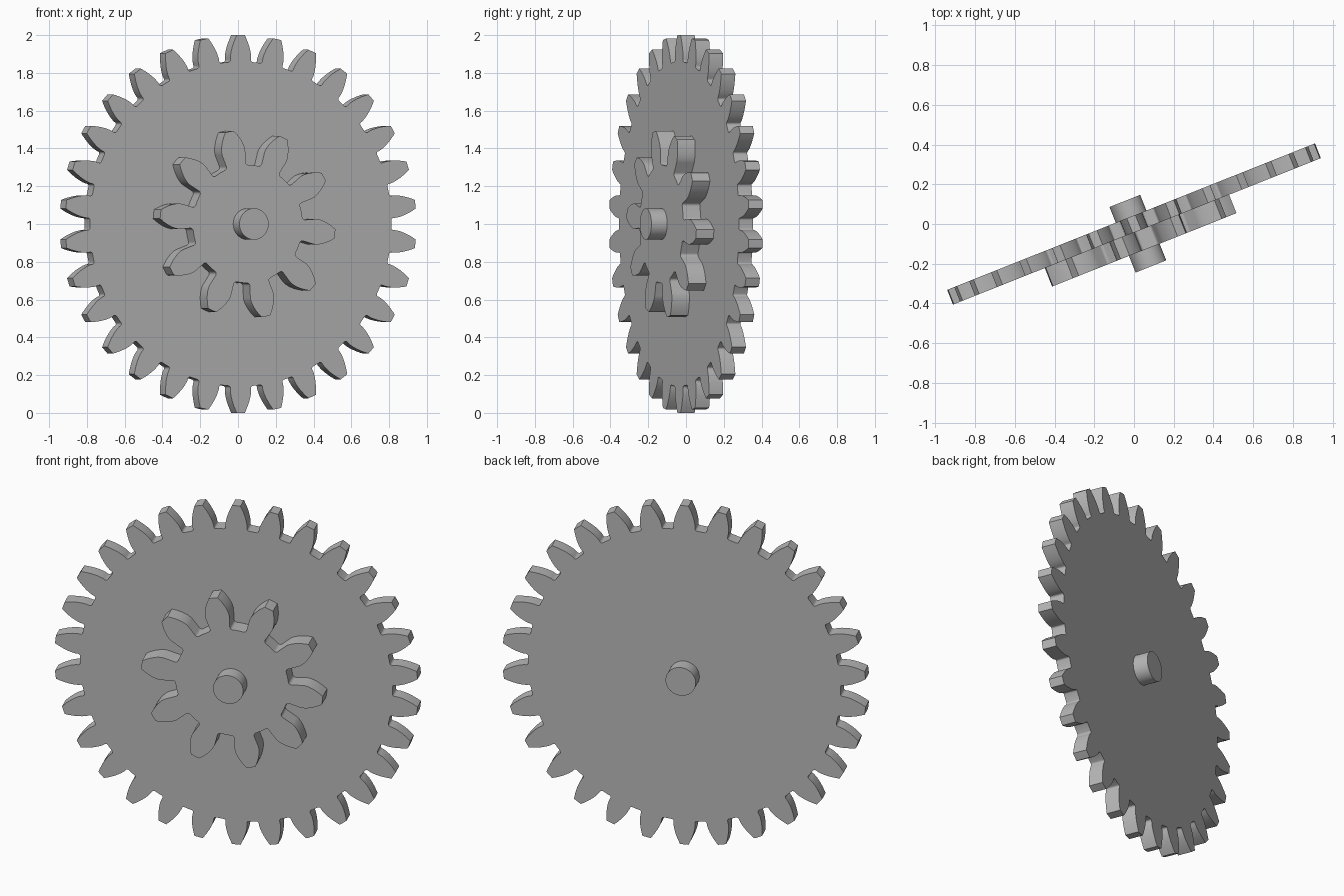
import bpy, bmesh
from math import pi, sin, cos, tan, acos, radians

cube = bpy.data.objects.get("Cube")
if cube:
    bpy.data.objects.remove(cube, do_unlink=True)

TURN = radians(21.7)      # whole assembly turned about the vertical
PRESSURE = radians(20)    # pressure angle of the teeth

grey = bpy.data.materials.new("grey metal")
grey.use_nodes = True
grey.diffuse_color = (0.47, 0.47, 0.47, 1)
grey.node_tree.nodes["Principled BSDF"].inputs["Base Color"].default_value = grey.diffuse_color


def involute(a):
    return tan(a) - a


def tooth_flank(teeth, tip):
    """(radius, half angle) pairs of one flank, root to tip."""
    module = 2 * tip / (teeth + 2)
    pitch = module * teeth / 2
    root = pitch - 1.25 * module
    base = pitch * cos(PRESSURE)
    half = pi / (2 * teeth) + involute(PRESSURE)
    fillet = 0.18 * module
    flank = []
    for i in range(5):                       # rounded foot
        a = i / 4 * pi / 2
        flank.append((root + fillet * (1 - cos(a)),
                      half + fillet * (1 - sin(a)) / root))
    for i in range(9):                       # involute side
        r = base + (tip - base) * i / 8
        flank.append((r, half - involute(acos(min(1, base / r)))))
    return flank


def gear_outline(teeth, tip, phase):
    flank = tooth_flank(teeth, tip)
    points = []
    for n in range(teeth):
        mid = phase + n * 2 * pi / teeth
        polar = [(r, mid - a) for r, a in flank] + [(tip, mid)]
        polar += [(r, mid + a) for r, a in reversed(flank)]
        polar.append((flank[0][0], mid + pi / teeth))
        points += [(r * cos(t), r * sin(t)) for r, t in polar]
    return points


def disc_outline(radius, sides=64):
    return [(radius * cos(2 * pi * i / sides), radius * sin(2 * pi * i / sides))
            for i in range(sides)]


def extrude_part(name, outline, front, back):
    bm = bmesh.new()
    face = bm.faces.new([bm.verts.new((x, front, z)) for x, z in outline])
    grown = bmesh.ops.extrude_face_region(bm, geom=[face], use_keep_orig=True)
    moved = [g for g in grown["geom"] if isinstance(g, bmesh.types.BMVert)]
    bmesh.ops.translate(bm, verts=moved, vec=(0, back - front, 0))
    bmesh.ops.recalc_face_normals(bm, faces=bm.faces)
    mesh = bpy.data.meshes.new(name)
    bm.to_mesh(mesh)
    bm.free()
    mesh.materials.append(grey)
    part = bpy.data.objects.new(name, mesh)
    bpy.context.collection.objects.link(part)
    part.location.z = 1
    part.rotation_euler.z = TURN
    bpy.ops.object.select_all(action="DESELECT")
    part.select_set(True)
    bpy.context.view_layer.objects.active = part
    bpy.ops.object.shade_smooth_by_angle(angle=radians(30))


# Large wheel, small pinion on its front, and the shaft through both
extrude_part("large_gear", gear_outline(30, 1.0, pi / 2), -0.04, 0.04)
extrude_part("small_gear", gear_outline(10, 0.5, radians(-6)), -0.14, -0.03)
extrude_part("shaft", disc_outline(0.083), -0.23, 0.125)
